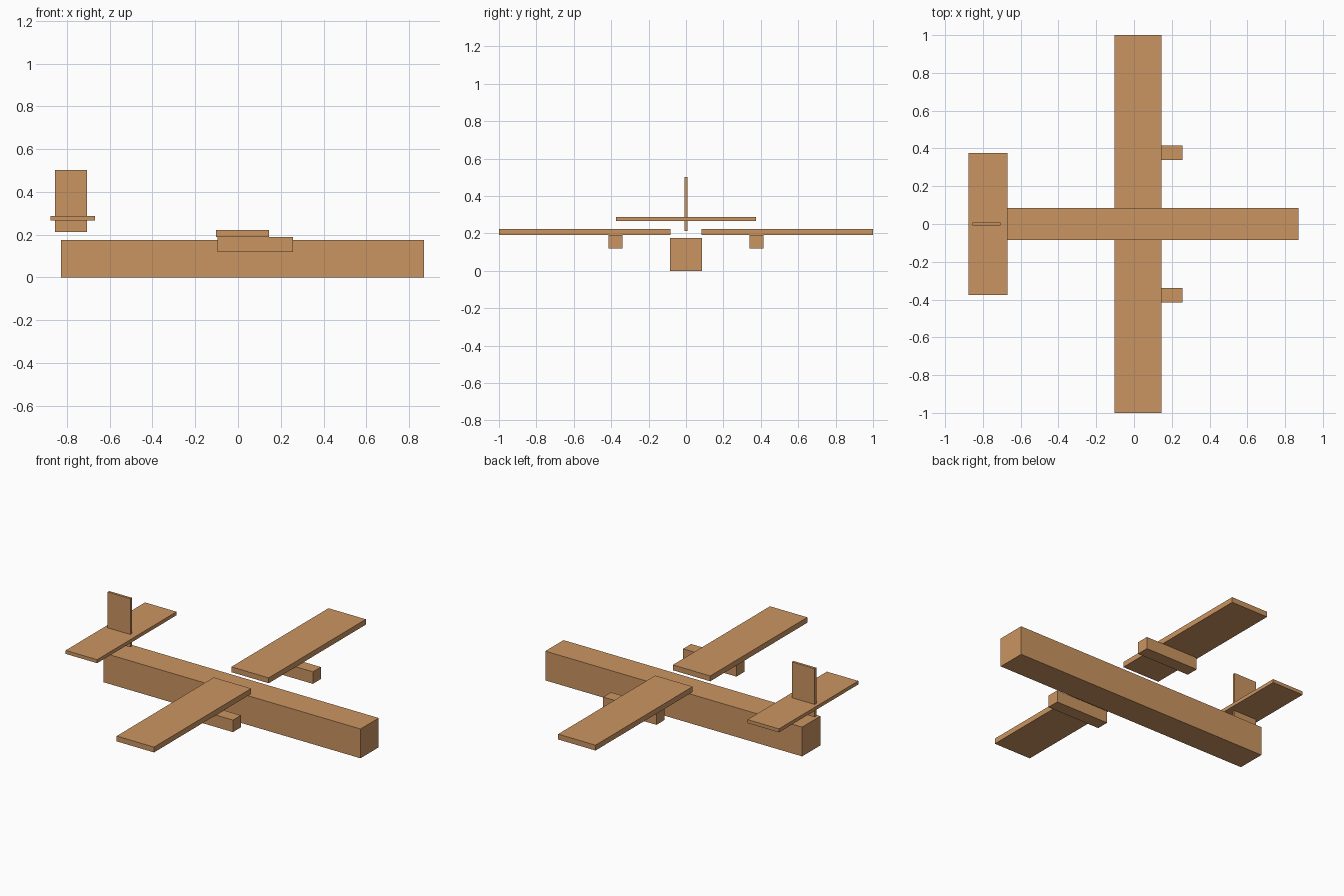
import bpy

if "Cube" in bpy.data.objects:
    bpy.data.objects.remove(bpy.data.objects["Cube"])

wood = bpy.data.materials.new("light_wood")
wood.diffuse_color = (0.60, 0.30, 0.12, 1.0)
wood.use_nodes = True
wood.node_tree.nodes["Principled BSDF"].inputs["Base Color"].default_value = wood.diffuse_color


def box(name, x, y, z):
    """Axis-aligned block from (min, max) extents."""
    bpy.ops.mesh.primitive_cube_add(size=1, location=[(a + b) / 2 for a, b in (x, y, z)])
    obj = bpy.context.object
    obj.name = name
    obj.scale = [b - a for a, b in (x, y, z)]
    bpy.ops.object.transform_apply(location=False, rotation=False, scale=True)
    obj.data.materials.append(wood)
    return obj


# Body
box("fuselage", (-0.828, 0.87), (-0.086, 0.086), (0, 0.175))

# Wings and the engines hung beneath them
for side, s in (("left", 1), ("right", -1)):
    box(side + "_wing", (-0.102, 0.145), sorted((s * 0.083, s * 1.0)), (0.19, 0.222))
    box(side + "_engine", (-0.095, 0.257), sorted((s * 0.34, s * 0.415)), (0.118, 0.19))

# Tail
box("tailplane", (-0.877, -0.669), (-0.375, 0.375), (0.267, 0.288))
box("tail_fin", (-0.856, -0.706), (-0.0075, 0.0075), (0.212, 0.502))
